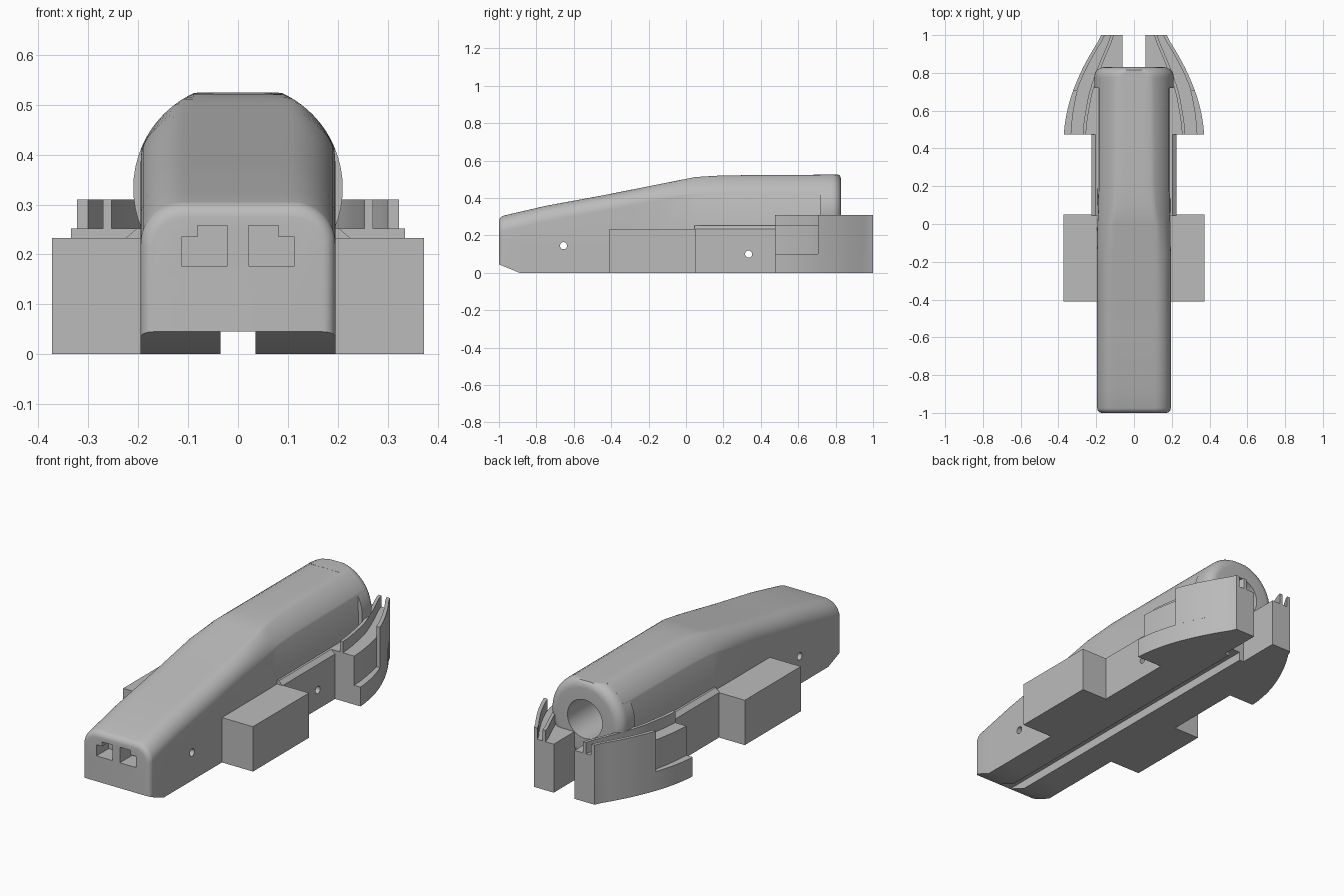
import bpy, bmesh
from math import sin, cos, pi, radians

cube = bpy.data.objects.get("Cube")
if cube:
    bpy.data.objects.remove(cube, do_unlink=True)

grey = bpy.data.materials.new("plain grey")
grey.use_nodes = True
COLOUR = (0.5, 0.5, 0.5, 1)
grey.diffuse_color = COLOUR
grey.node_tree.nodes["Principled BSDF"].inputs["Base Color"].default_value = COLOUR


def finish(name, bm):
    bmesh.ops.recalc_face_normals(bm, faces=bm.faces)
    mesh = bpy.data.meshes.new(name)
    bm.to_mesh(mesh)
    bm.free()
    mesh.materials.append(grey)
    ob = bpy.data.objects.new(name, mesh)
    bpy.context.collection.objects.link(ob)
    return ob


def activate(ob):
    bpy.ops.object.select_all(action="DESELECT")
    ob.select_set(True)
    bpy.context.view_layer.objects.active = ob


def smooth(ob, angle=30):
    activate(ob)
    bpy.ops.object.shade_smooth_by_angle(angle=radians(angle))


def skin(bm, rings, cap=True, closed=False):
    """Join rings of points with quads."""
    vs = [[bm.verts.new(p) for p in ring] for ring in rings]
    pairs = list(zip(vs, vs[1:])) + ([(vs[-1], vs[0])] if closed else [])
    for a, b in pairs:
        for i in range(len(a)):
            j = (i + 1) % len(a)
            bm.faces.new((a[i], a[j], b[j], b[i]))
    if cap and not closed:
        bm.faces.new(vs[0])
        bm.faces.new(vs[-1])


def prism(name, pts, lo, hi, axis="z", mirrored=True):
    """Extrude a flat outline along an axis, on one or both sides."""
    place = {"x": lambda a, b, h: (h, a, b),
             "y": lambda a, b, h: (a, h, b),
             "z": lambda a, b, h: (a, b, h)}[axis]
    bm = bmesh.new()
    for s in ((1, -1) if mirrored else (1,)):
        rings = [[place(a, b, h) for a, b in pts] for h in (lo, hi)]
        skin(bm, [[(s * x, y, z) for x, y, z in r] for r in rings])
    return finish(name, bm)


def rect(a0, a1, b0, b1):
    return [(a0, b0), (a1, b0), (a1, b1), (a0, b1)]


def circle(a, b, r, n=32):
    return [(a + r * cos(2 * pi * i / n), b + r * sin(2 * pi * i / n)) for i in range(n)]


def cut(ob, cutter):
    cutter.hide_render = True
    mod = ob.modifiers.new("cut", "BOOLEAN")
    mod.operation, mod.solver, mod.object = "DIFFERENCE", "EXACT", cutter
    activate(ob)
    bpy.ops.object.modifier_apply(modifier=mod.name)
    bpy.data.objects.remove(cutter, do_unlink=True)


def interp(table, y):
    for (y0, z0), (y1, z1) in zip(table, table[1:]):
        if y <= y1:
            return z0 + (z1 - z0) * (y - y0) / (y1 - y0)
    return table[-1][1]


# Main body: rounded box section held inside a round barrel
AXIS_Z, BARREL_R, HALF_W, TOP = 0.333, 0.21, 0.195, 0.525
ROOF = [(-1, 0.30), (-0.75, 0.358), (-0.45, 0.413), (0.05, 0.512), (0.2, 0.521), (0.78, TOP)]


def section(y, inset):
    w, top, r = HALF_W - inset, interp(ROOF, y) - inset, 0.085 - inset
    floor = max(0, 0.045 * (-0.89 - y) / 0.11)
    half = [(w, floor), (w, 0.15)]
    half += [(w - r + r * cos(pi / 2 * i / 14), top - r + r * sin(pi / 2 * i / 14)) for i in range(15)]
    half += [(0.09, top), (0.05, top)]
    held = []
    for x, z in half:
        d = ((x * x) + (z - AXIS_Z) ** 2) ** 0.5
        if z > AXIS_Z and d > BARREL_R:
            x, z = x * BARREL_R / d, AXIS_Z + (z - AXIS_Z) * BARREL_R / d
        held.append((x, z))
    return [(x, y, z) for x, z in held] + [(-x, y, z) for x, z in reversed(held)]


NOSE = 0.025
stations = [(-1 + NOSE * (1 - cos(pi / 2 * i / 5)), NOSE * (1 - sin(pi / 2 * i / 5))) for i in range(6)]
stations += [(y, 0) for y in (-0.89, -0.75, -0.6, -0.45, -0.3, -0.15, 0.0, 0.05, 0.12, 0.2, 0.5, 0.775)]
bm = bmesh.new()
skin(bm, [section(y, e) for y, e in stations])
body = finish("main_body", bm)

# Side wall with chamfered top, and the square side blocks
wall = prism("side_wall", [(0.18, 0), (0.225, 0), (0.225, 0.233), (0.203, 0.252), (0.18, 0.252)], 0.045, 0.48, "y")
block = prism("side_block", rect(0.18, 0.373, -0.41, 0.05), 0, 0.233)

# Openings: underside channel, rear bore, cross holes and front sockets
cut(body, prism("channel_cutter", rect(-0.035, 0.035, -0.1, 0.045), -1.1, 0.9, "y", False))
cut(body, prism("bore_cutter", circle(0, AXIS_Z, 0.101, 48), 0.4, 0.9, "y", False))
for ob, y, z in ((body, -0.655, 0.145), (body, 0.335, 0.1), (wall, 0.335, 0.1)):
    cut(ob, prism("hole_cutter", circle(y, z, 0.019, 24), -0.5, 0.5, "x", False))
socket = [(0.021, 0.177), (0.113, 0.177), (0.113, 0.235), (0.081, 0.235), (0.081, 0.258), (0.021, 0.258)]
cut(body, prism("socket_cutter", socket, -1.1, -0.9, "y"))
smooth(body)

# Rear barrel ring with rounded lip and flattened top
LIP = 0.05
profile = [(0.1, 0.72), (0.1, 0.83)]
profile += [(BARREL_R - LIP + LIP * sin(pi / 2 * i / 8), 0.83 - LIP + LIP * cos(pi / 2 * i / 8)) for i in range(9)]
profile += [(BARREL_R, 0.72)]
bm = bmesh.new()
SEG = 64
skin(bm, [[(r * cos(2 * pi * k / SEG), y, min(TOP, AXIS_Z + r * sin(2 * pi * k / SEG))) for r, y in profile]
          for k in range(SEG)], closed=True)
smooth(finish("barrel_ring", bm))


# Rear pods: curved outer skin, recessed front upper part, two thin rails on top
def curve(knots, y0, y1, n=16):
    """Smooth x(y) through the knots by averaging nearby samples."""
    ys = [y0 + (y1 - y0) * i / n for i in range(n + 1)]
    near = (-0.03, 0, 0.03)
    ease = lambda y: sum(interp(knots, min(max(y + d, knots[0][0]), 1)) for d in near) / 3
    return [(ease(y), y) for y in ys]


OUTER = [(0.475, 0.372), (0.53, 0.367), (0.62, 0.35), (0.71, 0.322), (0.82, 0.275), (0.92, 0.22), (1, 0.168)]
RECESS = [(0.475, 0.336), (0.55, 0.33), (0.62, 0.32), (0.71, 0.302), (0.82, 0.255), (0.92, 0.2), (1, 0.148)]
INNER = [(0.475, 0.272), (0.55, 0.265), (0.7, 0.238), (0.83, 0.192), (1, 0.12)]
START, STEP, END = 0.475, 0.705, 1.0
inside = [(0.06, END), (0.06, 0.76), (0.18, 0.76), (0.18, START)]

prism_parts = [
    prism("pod_base", curve(OUTER, START, END) + inside, 0, 0.1),
    prism("pod_upper_front", curve(RECESS, START, STEP) + [(0.18, STEP), (0.18, START)], 0.1, 0.252),
    prism("pod_upper_rear", curve(OUTER, STEP, END) + [(0.06, END), (0.06, 0.76), (0.18, 0.76), (0.18, STEP)],
          0.1, 0.252),
    prism("outer_rail", curve(OUTER, STEP, END) + curve(RECESS, STEP, END)[::-1], 0.252, 0.31),
    prism("inner_rail", curve(INNER, START, END) + [(x - 0.017, y) for x, y in curve(INNER, START, END)[::-1]],
          0.252, 0.31),
]
for part in prism_parts:
    smooth(part)
